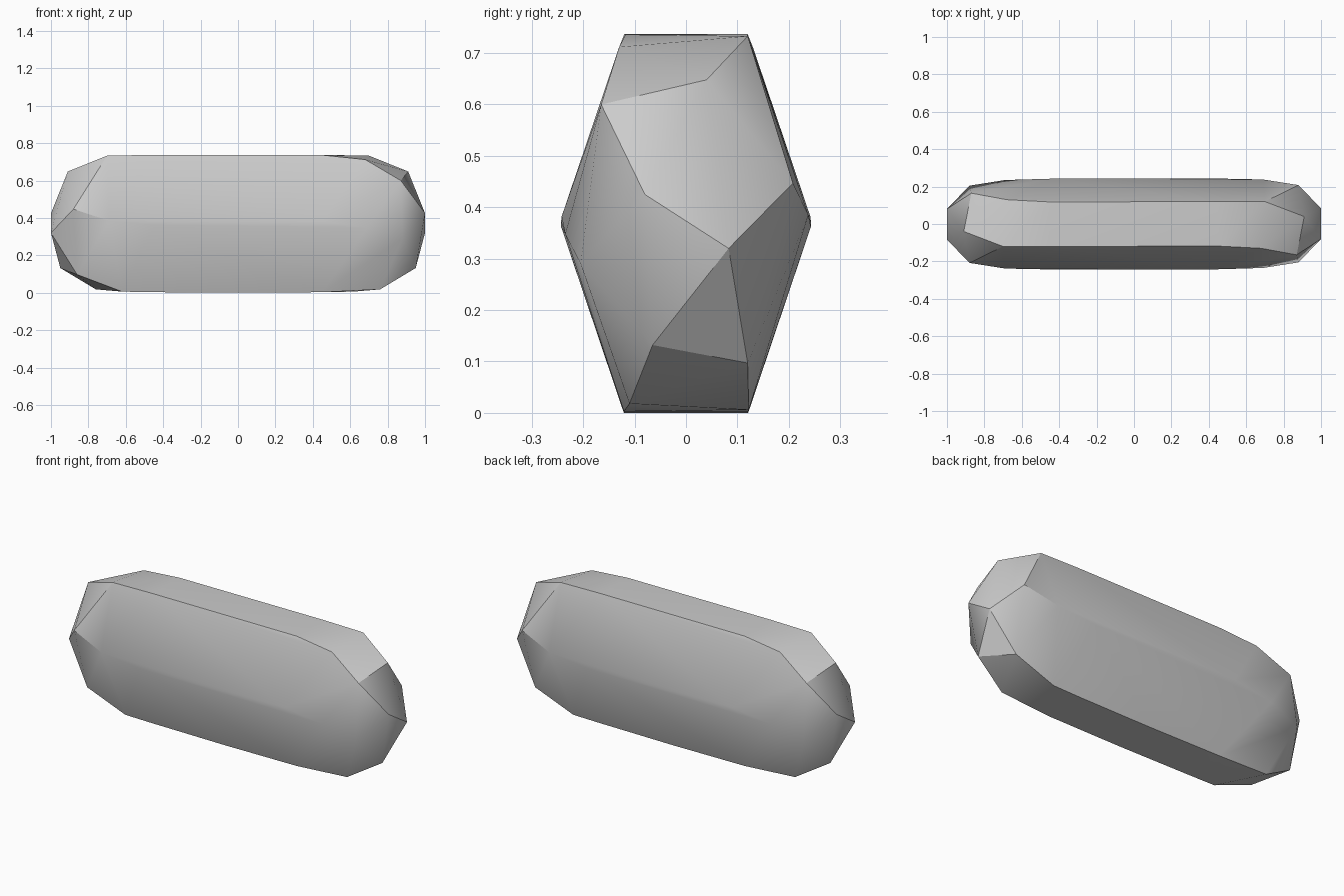
import bpy, bmesh, math
from mathutils import Vector

cube = bpy.data.objects.get("Cube")
if cube:
    bpy.data.objects.remove(cube, do_unlink=True)

# Plain grey stone
grey = bpy.data.materials.new("stone_grey")
grey.use_nodes = True
colour = (0.6, 0.6, 0.6, 1)
grey.diffuse_color = colour
grey.node_tree.nodes["Principled BSDF"].inputs["Base Color"].default_value = colour

# One end of the bar: blunt tip, ring of facets, shoulder, hexagonal body
tip = [(1, -.08, .425), (1, .083, .32)]
facets = [(.91, .04, .648), (.87, -.165, .6), (.88, -.205, .29),
          (.95, -.065, .132), (.86, .12, .097), (.88, .208, .447)]
shoulder = [(.68, -.13, .712), (.7, .12, .733), (.69, -.235, .348),
            (.69, .238, .385), (.76, -.11, .018), (.62, .122, .006)]
body = [(.45, -.118, .736), (.45, .12, .737), (.45, -.242, .382),
        (.45, .243, .362), (.45, -.121, .003), (.45, .121, .003),
        (0, -.119, .734), (0, -.243, .372), (0, -.121, 0)]

# The other end is the same shape turned half a turn about z
bm = bmesh.new()
for x, y, z in tip + facets + shoulder + body:
    for s in (1, -1):
        bm.verts.new(Vector((s * x, s * y, z)))
hull = bmesh.ops.convex_hull(bm, input=bm.verts)
loose = [v for v in bm.verts if not v.link_faces]
bmesh.ops.delete(bm, geom=loose, context='VERTS')
bmesh.ops.recalc_face_normals(bm, faces=bm.faces)

mesh = bpy.data.meshes.new("faceted_bar")
bm.to_mesh(mesh)
bm.free()
mesh.materials.append(grey)
bar = bpy.data.objects.new("faceted_bar", mesh)
bpy.context.collection.objects.link(bar)
bpy.ops.object.select_all(action='DESELECT')
bar.select_set(True)
bpy.context.view_layer.objects.active = bar
bpy.ops.object.shade_smooth_by_angle(angle=math.radians(30))
